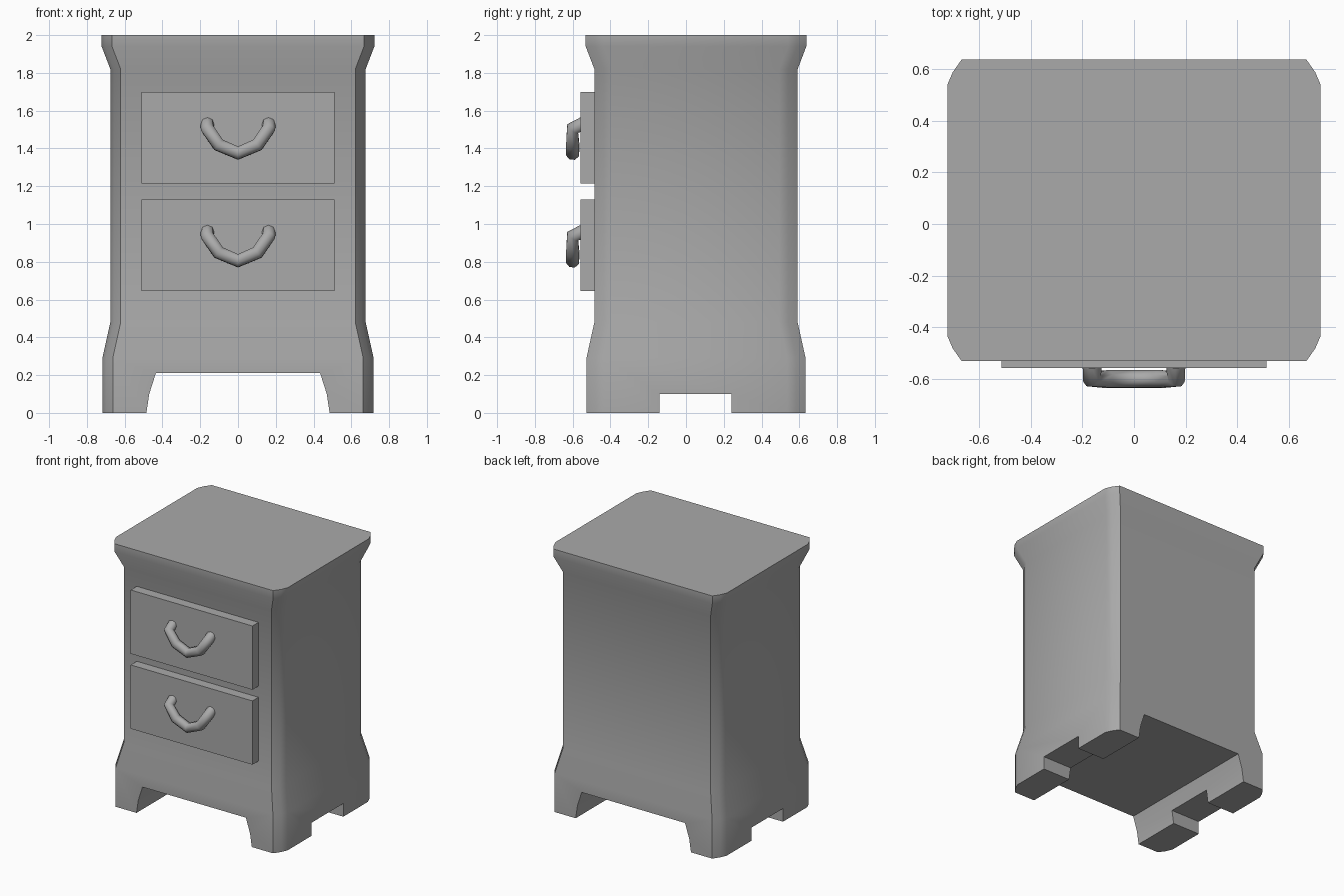
import bpy, bmesh, math

cube = bpy.data.objects.get("Cube")
if cube:
    bpy.data.objects.remove(cube, do_unlink=True)

grey = bpy.data.materials.new("plain grey")
grey.use_nodes = True
grey.diffuse_color = (0.4, 0.4, 0.4, 1)
grey.node_tree.nodes["Principled BSDF"].inputs["Base Color"].default_value = grey.diffuse_color


def finish(name, bm):
    bmesh.ops.recalc_face_normals(bm, faces=bm.faces[:])
    mesh = bpy.data.meshes.new(name)
    bm.to_mesh(mesh)
    bm.free()
    mesh.materials.append(grey)
    ob = bpy.data.objects.new(name, mesh)
    bpy.context.collection.objects.link(ob)
    return ob


def select_only(ob):
    bpy.ops.object.select_all(action='DESELECT')
    ob.select_set(True)
    bpy.context.view_layer.objects.active = ob


def loft(name, rings):
    """Closed skin through rings of points, capped at both ends."""
    bm = bmesh.new()
    loops = [[bm.verts.new(p) for p in ring] for ring in rings]
    n = len(loops[0])
    for a, b in zip(loops, loops[1:]):
        for i in range(n):
            j = (i + 1) % n
            bm.faces.new((a[i], a[j], b[j], b[i]))
    bm.faces.new(loops[0])
    bm.faces.new(loops[-1])
    return finish(name, bm)


def box(name, x, y0, y1, z0, z1):
    rect = [(-x, z0), (x, z0), (x, z1), (-x, z1)]
    return loft(name, [[(px, y, pz) for px, pz in rect] for y in (y0, y1)])


# Cabinet: chamfered rectangle lofted up a flared profile
CENTRE_Y = 0.053


def outline(hx, hy, z):
    corner = [(hx, hy - 0.097), (hx - 0.02, hy - 0.05), (hx - 0.055, hy)]
    half = corner + [(-x, y) for x, y in reversed(corner)]
    return [(x, y + CENTRE_Y, z) for x, y in half + [(-x, -y) for x, y in half]]


profile = [(0, 0.718), (0.29, 0.718), (0.48, 0.676), (1.82, 0.676),
           (1.94, 0.722), (2, 0.722)]
cabinet = loft("cabinet", [outline(h, h - 0.138, z) for z, h in profile])

# Openings between the feet
arch = [(0.485, -0.1), (0.485, 0), (0.47, 0.1), (0.435, 0.21)]
arch += [(-x, z) for x, z in reversed(arch)]
cutters = [loft("front_opening_cutter", [[(x, y, z) for x, z in arch] for y in (-1, 1)]),
           box("side_opening_cutter", 1, -0.14, 0.24, -0.1, 0.1)]
for cutter in cutters:
    cutter.hide_render = True
    mod = cabinet.modifiers.new("opening", 'BOOLEAN')
    mod.object = cutter
    mod.solver = 'EXACT'
    select_only(cabinet)
    bpy.ops.object.modifier_apply(modifier=mod.name)
    bpy.data.objects.remove(cutter, do_unlink=True)
select_only(cabinet)
bpy.ops.object.shade_smooth_by_angle(angle=math.radians(40))

# Drawers, each with a bent tube handle
for level, z in (("lower", 0.645), ("upper", 1.215)):
    box(level + "_drawer", 0.512, -0.558, -0.45, z, z + 0.485)
    side = [(0.162, -0.545, 0.315), (0.162, -0.6, 0.29), (0.103, -0.6, 0.204)]
    path = [(-x, y, h) for x, y, h in side] + [(0, -0.6, 0.16)] + side[::-1]
    curve = bpy.data.curves.new(level + "_handle", 'CURVE')
    curve.dimensions = '3D'
    curve.bevel_depth = 0.037
    curve.bevel_resolution = 2
    curve.use_fill_caps = True
    spline = curve.splines.new('POLY')
    spline.points.add(len(path) - 1)
    for point, (x, y, h) in zip(spline.points, path):
        point.co = (x, y, z + h, 1)
    handle = bpy.data.objects.new(level + "_handle", curve)
    bpy.context.collection.objects.link(handle)
    curve.materials.append(grey)
    select_only(handle)
    bpy.ops.object.convert(target='MESH')
    bpy.ops.object.shade_smooth_by_angle(angle=math.radians(60))
